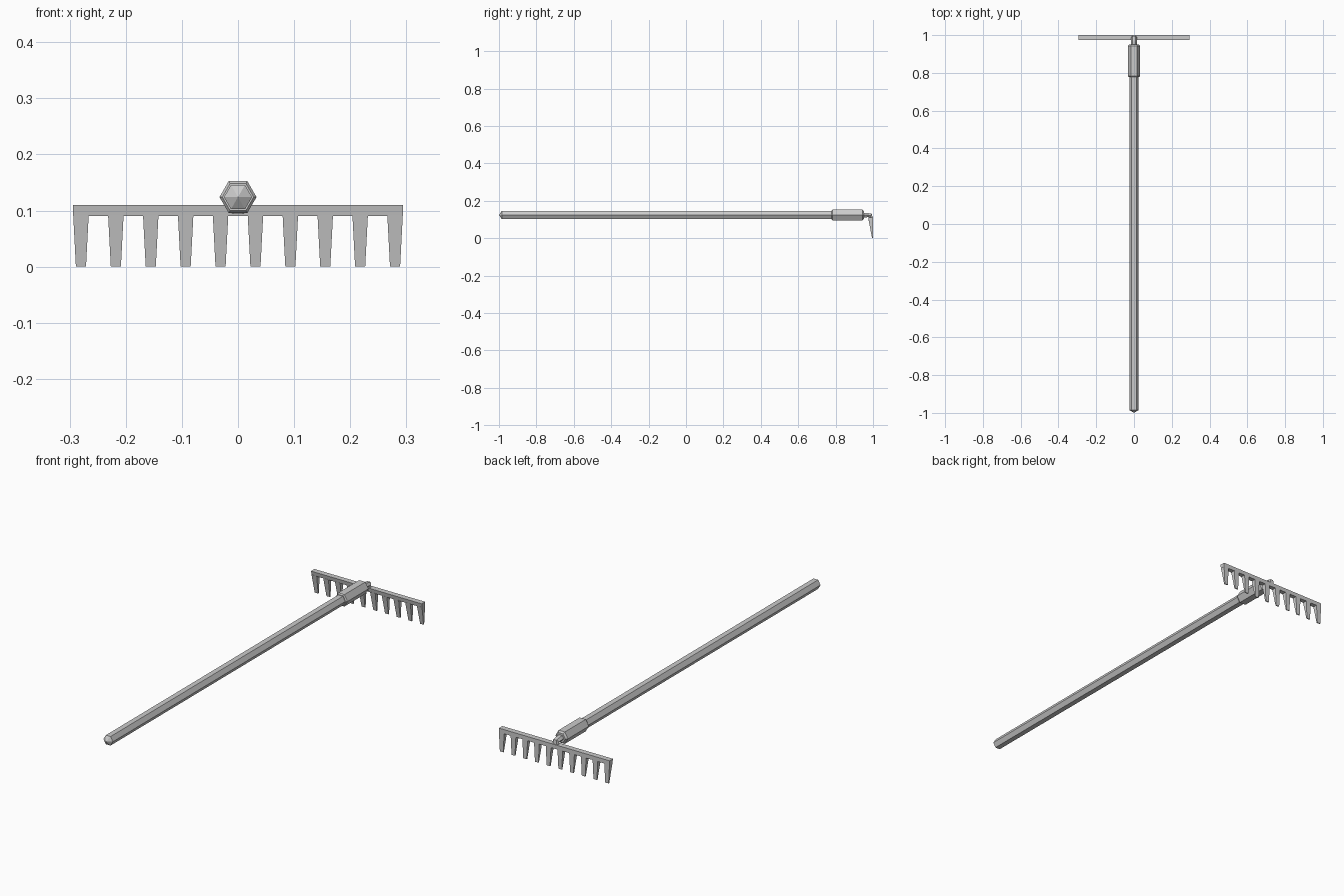
import bpy, bmesh
from math import cos, sin, pi

if "Cube" in bpy.data.objects:
    bpy.data.objects.remove(bpy.data.objects["Cube"])

ZC = 0.124  # height of the handle axis


def build(name, rings, tip=None):
    """Skin a closed tube through rings of points; optional tip closes the start."""
    bm = bmesh.new()
    loops = [[bm.verts.new(p) for p in r] for r in rings]
    n = len(loops[0])
    for a, b in zip(loops, loops[1:]):
        for i in range(n):
            j = (i + 1) % n
            bm.faces.new((a[i], a[j], b[j], b[i]))
    if tip:
        t = bm.verts.new(tip)
        for i in range(n):
            bm.faces.new((t, loops[0][(i + 1) % n], loops[0][i]))
    else:
        bm.faces.new(loops[0])
    bm.faces.new(loops[-1])
    bmesh.ops.recalc_face_normals(bm, faces=bm.faces)
    me = bpy.data.meshes.new(name)
    bm.to_mesh(me)
    bm.free()
    ob = bpy.data.objects.new(name, me)
    bpy.context.collection.objects.link(ob)
    return ob


def hexagon(y, r):
    return [(r * cos(i * pi / 3), y, ZC + r * sin(i * pi / 3)) for i in range(6)]


def rect_z(x, hw, y0, y1, z):
    return [(x - hw, y0, z), (x + hw, y0, z), (x + hw, y1, z), (x - hw, y1, z)]


# Hexagonal wooden handle with a blunt pointed end
build("handle", [hexagon(-0.985, 0.025), hexagon(0.80, 0.025)], tip=(0, -1.0, ZC))

# Ferrule gripping the handle, chamfered at both ends
build("ferrule", [hexagon(y, r) for y, r in
                  ((0.778, 0.028), (0.784, 0.033), (0.943, 0.033), (0.951, 0.025))])

# Neck bending down onto the bar
neck = []
for y, z, dy, dz in ((0.94, ZC, 0, 1), (0.965, ZC, 0, 1), (0.986, 0.122, 0.7, 0.7), (0.986, 0.095, 1, 0)):
    r = 0.014
    neck.append([(r * 1.2 * cos(i * pi / 3), y + r * sin(i * pi / 3) * dy, z + r * sin(i * pi / 3) * dz)
                 for i in range(6)])
build("neck", neck)

# Crossbar
build("bar", [rect_z(0, 0.294, 0.978, 1.0, 0.09), rect_z(0, 0.294, 0.974, 1.0, 0.11)])

# Ten tapered tines
for k in range(10):
    x = (k - 4.5) * 0.0622
    build(f"tine_{k + 1}", [rect_z(x, 0.009, 0.995, 1.0, 0.0), rect_z(x, 0.0138, 0.977, 1.0, 0.092)])
